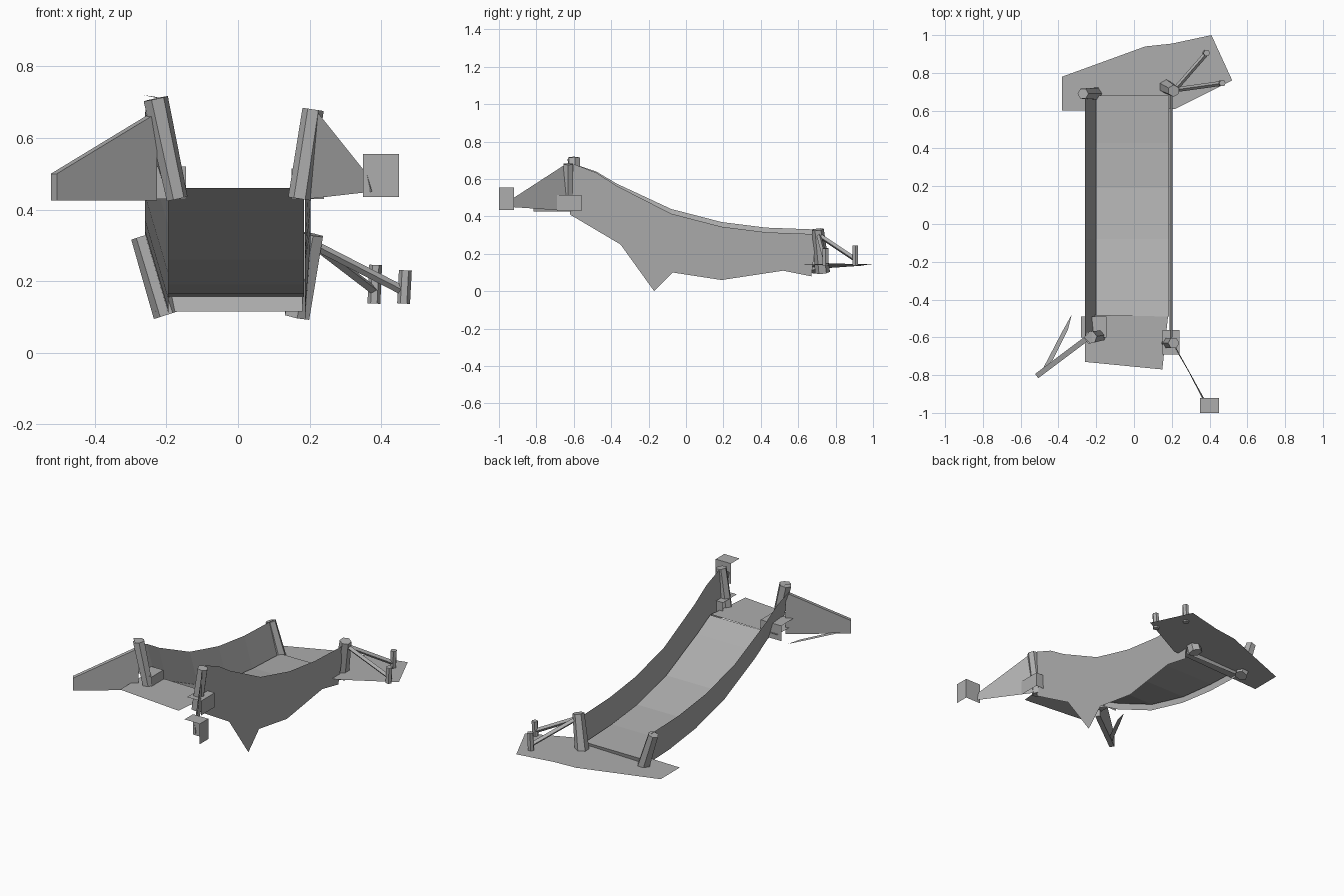
import bpy
from mathutils import Vector

cube = bpy.data.objects.get("Cube")
if cube:
    bpy.data.objects.remove(cube, do_unlink=True)

grey = bpy.data.materials.new("plain_grey")
grey.use_nodes = True
colour = (0.42, 0.42, 0.42, 1)
grey.diffuse_color = colour
grey.node_tree.nodes["Principled BSDF"].inputs["Base Color"].default_value = colour


def build(name, verts, faces):
    mesh = bpy.data.meshes.new(name)
    mesh.from_pydata(verts, [], faces)
    mesh.materials.append(grey)
    obj = bpy.data.objects.new(name, mesh)
    bpy.context.collection.objects.link(obj)
    return obj


def sheet(name, points):
    return build(name, points, [range(len(points))])


def strip(name, edge_a, edge_b):
    n = len(edge_a)
    faces = [(i, i + 1, n + i + 1, n + i) for i in range(n - 1)]
    return build(name, edge_a + edge_b, faces)


def post(name, bottom, top, r_bottom, r_top, sides=6):
    a, b = Vector(bottom), Vector(top)
    bpy.ops.mesh.primitive_cone_add(vertices=sides, radius1=r_bottom, radius2=r_top,
                                    depth=(b - a).length, location=(a + b) / 2)
    obj = bpy.context.object
    obj.rotation_euler = (b - a).to_track_quat('Z', 'Y').to_euler()
    obj.name = name
    obj.data.materials.append(grey)


def open_block(name, low, high):
    # top, left and back sides only
    x, y, z = zip(low, high)
    corners = [(a, b, c) for a in x for b in y for c in z]
    build(name, corners, [(1, 5, 7, 3), (4, 6, 7, 5), (2, 3, 7, 6)])


# Sagging deck between the two side walls
deck = [(-0.49, 0.46), (-0.37, 0.395), (-0.08, 0.26), (0.19, 0.19), (0.43, 0.165), (0.68, 0.155)]
strip("deck", [(-0.2, y, z) for y, z in deck], [(0.185, y, z) for y, z in deck])
sheet("deck_end_sill", [(-0.23, 0.67, 0.115), (0.18, 0.67, 0.115),
                        (0.18, 0.68, 0.155), (-0.23, 0.68, 0.155)])

# Landing plates
sheet("upper_landing", [(-0.26, -0.48, 0.465), (-0.26, -0.73, 0.465),
                        (0.15, -0.77, 0.465), (0.18, -0.49, 0.465)])
landing = [(-0.38, 0.6), (0.22, 0.61), (0.52, 0.76), (0.41, 1.0),
           (0.2, 0.955), (0.06, 0.94), (-0.38, 0.78)]
sheet("lower_landing", [(x, y, 0.135 + 0.025 * x) for x, y in landing])

# Side walls
top = [(-0.6, 0.68), (-0.48, 0.64), (-0.37, 0.575), (-0.08, 0.44),
       (0.19, 0.37), (0.43, 0.34), (0.7, 0.33)]
strip("right_wall", [(-0.26, y, z) for y, z in top],
      [(-0.195, y, z - 0.22) for y, z in top])
left_top = [(y, z - 0.025 * min(1, (y + 0.6) * 2)) for y, z in top]
left_bottom = [(0.67, 0.08), (0.52, 0.11), (0.19, 0.06), (-0.07, 0.1),
               (-0.17, 0.0), (-0.35, 0.25), (-0.62, 0.41)]
sheet("left_wall", [(0.203, y, z) for y, z in left_top]
      + [(0.187, y, z) for y, z in left_bottom])

# Leaning corner posts
post("front_right_post", (-0.17, -0.59, 0.43), (-0.23, -0.6, 0.71), 0.03, 0.035)
post("front_left_post", (0.172, -0.63, 0.43), (0.21, -0.63, 0.68), 0.032, 0.03)
post("back_right_post", (-0.2, 0.69, 0.105), (-0.27, 0.69, 0.325), 0.037, 0.03)
post("back_left_post", (0.165, 0.73, 0.1), (0.21, 0.705, 0.33), 0.04, 0.032)
sheet("front_right_cap", [(-0.265, -0.6, 0.72), (-0.23, -0.635, 0.715),
                          (-0.195, -0.6, 0.705), (-0.23, -0.565, 0.715)])

# Hand rails with short end posts on the lower landing
for side, (x, y, z) in {"back": (0.385, 0.905, 0.245), "outer": (0.468, 0.745, 0.23)}.items():
    post(side + "_rail", (x, y, 0.17), (0.215, 0.71, 0.3), 0.013, 0.013, 4)
    post(side + "_rail_post", (x - 0.005, y, 0.137), (x, y, z), 0.018, 0.018)

# Flared wings at the upper landing
wing = sheet("right_wing", [(-0.235, -0.595, 0.67), (-0.515, -0.805, 0.5),
                            (-0.515, -0.805, 0.425), (-0.235, -0.595, 0.425)])
thick = wing.modifiers.new("thickness", 'SOLIDIFY')
thick.thickness = 0.028
thick.offset = 0
sheet("right_wing_foot", [(-0.5, -0.8, 0.43), (-0.43, -0.72, 0.43), (-0.35, -0.56, 0.43),
                          (-0.33, -0.48, 0.43), (-0.38, -0.57, 0.43)])
sheet("left_wing", [(0.22, -0.65, 0.675), (0.36, -0.92, 0.5),
                    (0.375, -0.93, 0.45), (0.2, -0.63, 0.43)])

# Open stone blocks
open_block("front_left_block", (0.15, -0.69, 0.43), (0.24, -0.56, 0.515))
open_block("front_right_block", (-0.28, -0.6, 0.43), (-0.145, -0.49, 0.52))
open_block("left_wing_block", (0.35, -1.0, 0.435), (0.45, -0.92, 0.555))
